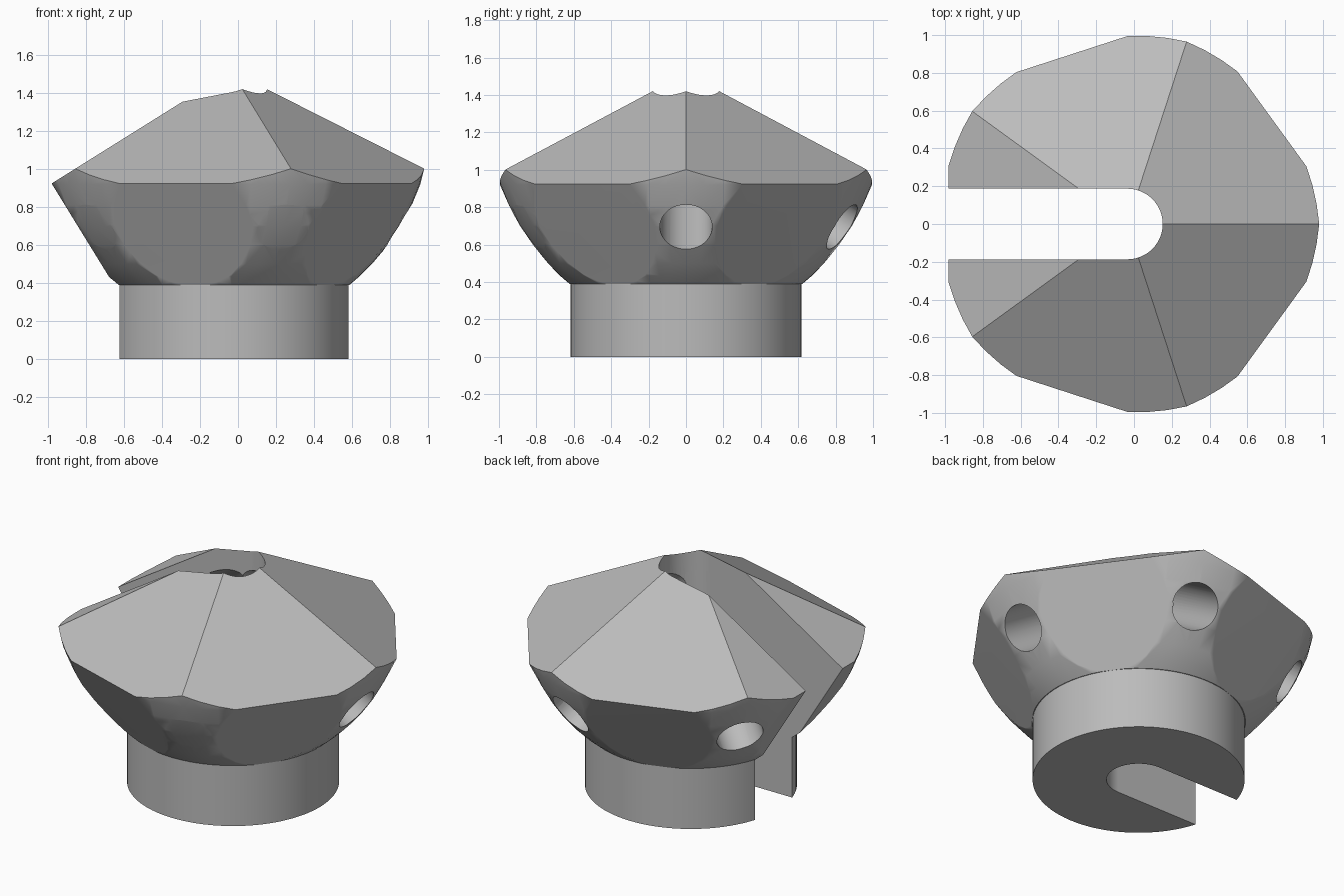
import bpy, bmesh, math
from mathutils import Matrix, Vector

cube = bpy.data.objects.get("Cube")
if cube:
    bpy.data.objects.remove(cube, do_unlink=True)

AXIS_X = -0.035      # the part's turning axis
NECK_TOP = 0.39
SLOT_R = 0.187

grey = bpy.data.materials.new("plain_grey")
grey.use_nodes = True
colour = (0.5, 0.5, 0.5, 1)
grey.diffuse_color = colour
grey.node_tree.nodes["Principled BSDF"].inputs["Base Color"].default_value = colour


def make_object(name, bm):
    bmesh.ops.recalc_face_normals(bm, faces=bm.faces)
    mesh = bpy.data.meshes.new(name)
    bm.to_mesh(mesh)
    bm.free()
    mesh.materials.append(grey)
    obj = bpy.data.objects.new(name, mesh)
    obj.location.x = AXIS_X
    bpy.context.collection.objects.link(obj)
    return obj


def revolve(profile, steps):
    """Closed solid turned around the local z axis."""
    bm = bmesh.new()
    rings = []
    for r, z in profile:
        rings.append([bm.verts.new((r * math.cos(math.tau * i / steps),
                                    r * math.sin(math.tau * i / steps), z))
                      for i in range(steps)])
    for low, high in zip(rings, rings[1:]):
        for i in range(steps):
            j = (i + 1) % steps
            bm.faces.new((low[i], low[j], high[j], high[i]))
    bm.faces.new(rings[0])
    bm.faces.new(rings[-1])
    return bm


def trim(bm, point, normal):
    """Slice off everything beyond a plane and cap the cut."""
    geom = bm.verts[:] + bm.edges[:] + bm.faces[:]
    cut = bmesh.ops.bisect_plane(bm, geom=geom, plane_co=point, plane_no=normal,
                                 clear_outer=True)["geom_cut"]
    edges = [e for e in cut if isinstance(e, bmesh.types.BMEdge)]
    bmesh.ops.contextual_create(bm, geom=edges)


def subtract(obj, cutter):
    bpy.context.view_layer.objects.active = obj
    mod = obj.modifiers.new("cut", 'BOOLEAN')
    mod.operation = 'DIFFERENCE'
    mod.solver = 'EXACT'
    mod.object = cutter
    bpy.ops.object.modifier_apply(modifier=mod.name)


# Head: rounded bowl trimmed by five leaning sides and five roof planes
bowl = [(0.622, NECK_TOP), (0.675, 0.435), (0.74, 0.5), (0.825, 0.6), (0.895, 0.7),
        (0.95, 0.81), (0.995, 0.92), (1.015, 1.0), (1.015, 1.7)]
bm = revolve(bowl, 60)
for k in range(5):
    a = math.radians(36 + 72 * k)
    out = Vector((math.cos(a), math.sin(a), 0))
    trim(bm, out * 0.95 + Vector((0, 0, 0.93)), (out - Vector((0, 0, 0.615))).normalized())
    trim(bm, Vector((0, 0, 1.515)), (out * 0.625 + Vector((0, 0, 1))).normalized())
head = make_object("head", bm)

# Neck: plain round collar
neck = make_object("neck", revolve([(0.617, 0), (0.617, NECK_TOP)], 96))

# Slot cutter: round-ended channel open towards -x
bm = bmesh.new()
outline = [(-2, -SLOT_R)]
for i in range(25):
    a = math.radians(-90 + 7.5 * i)
    outline.append((SLOT_R * math.cos(a), SLOT_R * math.sin(a)))
outline.append((-2, SLOT_R))
base = bm.faces.new([bm.verts.new((x, y, -0.5)) for x, y in outline])
side = bmesh.ops.extrude_face_region(bm, geom=[base])["geom"]
bmesh.ops.translate(bm, vec=(0, 0, 2.5),
                    verts=[v for v in side if isinstance(v, bmesh.types.BMVert)])
slot = make_object("slot_cutter", bm)
cutters = [slot]

# Hole cutters: one through each rounded corner, rising towards the axis
tilt = math.radians(32)
for k in range(5):
    a = math.radians(72 * k)
    inward = Vector((-math.cos(a) * math.cos(tilt), -math.sin(a) * math.cos(tilt),
                     math.sin(tilt)))
    mouth = Vector((0.885 * math.cos(a), 0.885 * math.sin(a), 0.69))
    start, length = mouth - inward * 0.4, 1.4
    bm = bmesh.new()
    bmesh.ops.create_cone(bm, cap_ends=True, segments=48, radius1=0.14, radius2=0.14,
                          depth=length)
    turn = inward.to_track_quat('Z', 'Y').to_matrix().to_4x4()
    bm.transform(Matrix.Translation(start + inward * length / 2) @ turn)
    cutters.append(make_object("hole_cutter", bm))

bpy.context.view_layer.update()
for cutter in cutters:
    subtract(head, cutter)
subtract(neck, slot)
for cutter in cutters:
    bpy.data.objects.remove(cutter, do_unlink=True)

# Smooth curved skin, crisp ridges and rims
for obj in (head, neck):
    bpy.ops.object.select_all(action='DESELECT')
    obj.select_set(True)
    bpy.context.view_layer.objects.active = obj
    bpy.ops.object.shade_smooth_by_angle(angle=math.radians(30))
    obj.modifiers.new("even_normals", 'WEIGHTED_NORMAL').keep_sharp = True
